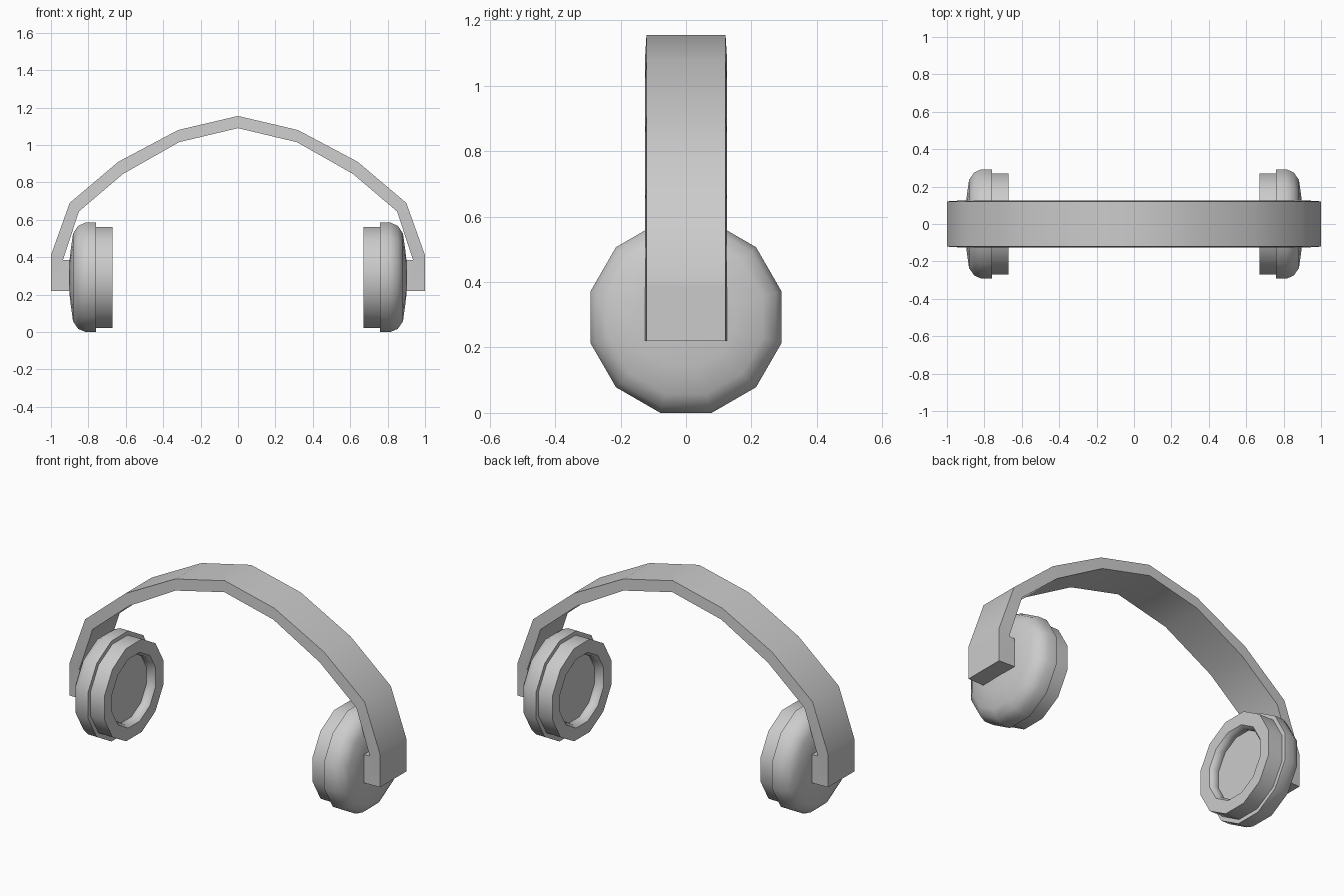
import bpy, bmesh, math

if "Cube" in bpy.data.objects:
    bpy.data.objects.remove(bpy.data.objects["Cube"])

CUP_Z = 0.2925
SIDES = 12
TO_CORNER = 1 / math.cos(math.pi / SIDES)


def skin(name, rings, angle):
    """Bridge equal rings of points, cap both ends, shade by angle."""
    bm = bmesh.new()
    loops = [[bm.verts.new(p) for p in ring] for ring in rings]
    n = len(loops[0])
    for a, b in zip(loops, loops[1:]):
        for i in range(n):
            j = (i + 1) % n
            bm.faces.new((a[i], a[j], b[j], b[i]))
    bm.faces.new(loops[0])
    bm.faces.new(loops[-1])
    bmesh.ops.recalc_face_normals(bm, faces=bm.faces)
    mesh = bpy.data.meshes.new(name)
    bm.to_mesh(mesh)
    bm.free()
    obj = bpy.data.objects.new(name, mesh)
    bpy.context.collection.objects.link(obj)
    bpy.ops.object.select_all(action='DESELECT')
    obj.select_set(True)
    bpy.context.view_layer.objects.active = obj
    bpy.ops.object.shade_smooth_by_angle(angle=math.radians(angle))
    return obj


def ear_part(name, profile):
    """Twelve-sided turning about x, mirrored to the other ear."""
    rings = []
    for x, flat_radius in profile:
        r = flat_radius * TO_CORNER
        angles = [2 * math.pi * (i + 0.5) / SIDES for i in range(SIDES)]
        rings.append([(x, r * math.cos(a), CUP_Z + r * math.sin(a)) for a in angles])
    obj = skin(name, rings, 40)
    obj.modifiers.new("other_ear", 'MIRROR').use_axis[0] = True
    return obj


# Headband: outer / inner point pairs from the right-hand end to the crown
half = [((1.0, 0.22), (0.9, 0.22)),
        ((1.0, 0.385), (0.9, 0.385)),
        ((1.0, 0.41), (0.936, 0.386)),
        ((0.9, 0.69), (0.85, 0.645)),
        ((0.64, 0.91), (0.615, 0.845)),
        ((0.32, 1.08), (0.315, 1.015)),
        ((0.0, 1.155), (0.0, 1.09))]
left = [((-o[0], o[1]), (-i[0], i[1])) for o, i in reversed(half[:-1])]
W_OUT, W_IN = 0.121, 0.125
skin("headband", [[(o[0], -W_OUT, o[1]), (o[0], W_OUT, o[1]),
                   (i[0], W_IN, i[1]), (i[0], -W_IN, i[1])]
                  for o, i in half + left], 35)

# Rounded outer shells
ear_part("ear_cup", [(0.76, 0.2925), (0.815, 0.2925), (0.855, 0.275),
                     (0.882, 0.235), (0.894, 0.15), (0.902, 0.08)])

# Cushions with a shallow rounded recess
ear_part("ear_cushion", [(0.762, 0.27), (0.67, 0.27), (0.67, 0.20),
                         (0.685, 0.188), (0.705, 0.184), (0.722, 0.188)])
